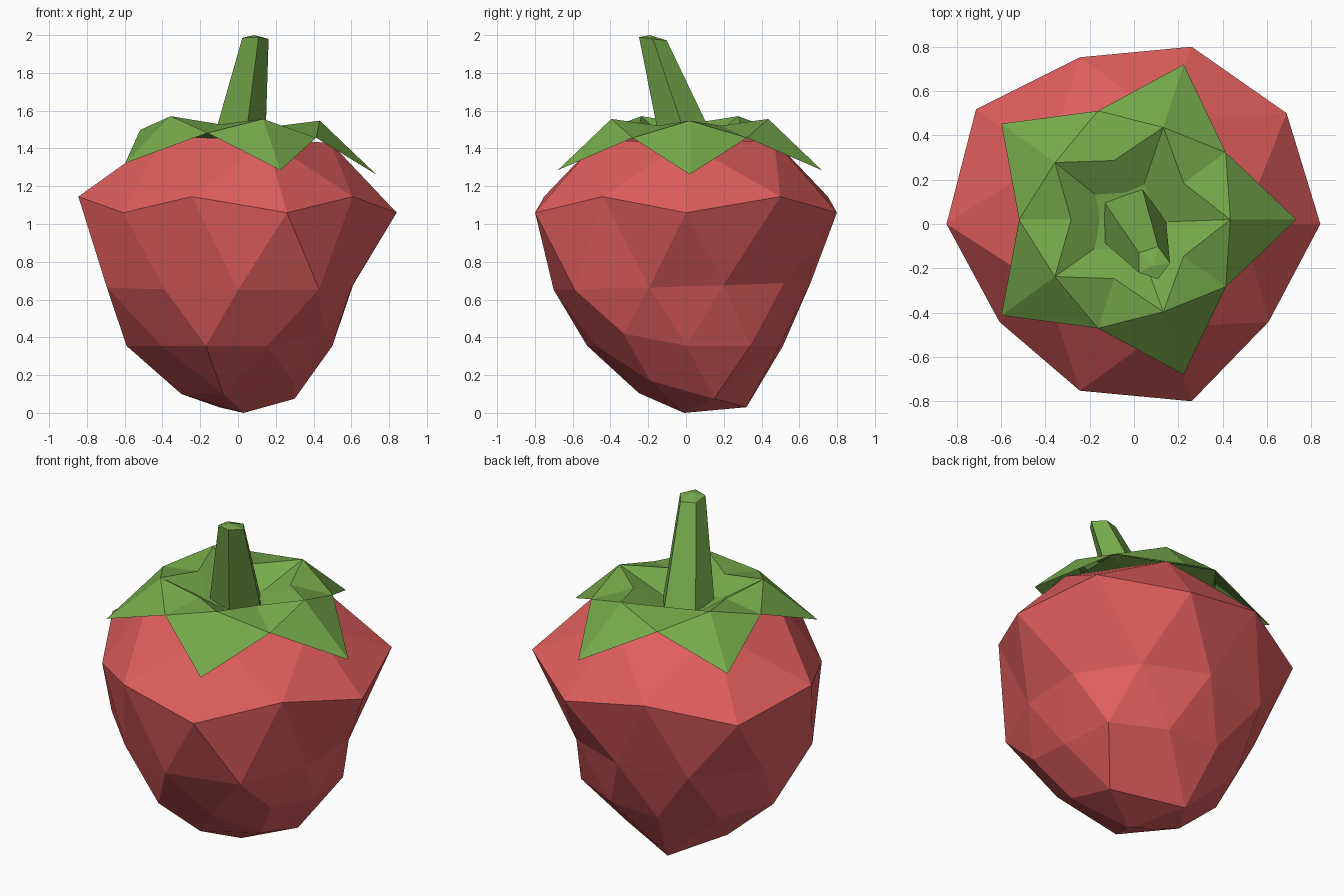
import bpy, bmesh, math
from math import cos, sin, radians

if "Cube" in bpy.data.objects:
    bpy.data.objects.remove(bpy.data.objects["Cube"])


def material(name, rgb):
    m = bpy.data.materials.new(name)
    m.diffuse_color = (*rgb, 1)
    m.use_nodes = True
    m.node_tree.nodes["Principled BSDF"].inputs["Base Color"].default_value = m.diffuse_color
    return m


def finish(bm, name, mat):
    me = bpy.data.meshes.new(name)
    bm.normal_update()
    bm.to_mesh(me)
    bm.free()
    me.materials.append(mat)
    ob = bpy.data.objects.new(name, me)
    bpy.context.collection.objects.link(ob)
    return ob


def polar(r, deg, z, cx=0, cy=0):
    return (cx + r * cos(radians(deg)), cy + r * sin(radians(deg)), z)


red = material("berry red", (0.74, 0.11, 0.11))
green = material("leaf green", (0.18, 0.40, 0.07))

# Fruit: icosphere whose rings are moved to a tapered, slightly uneven profile
UPPER = [.84, .85, .84, .79, .88, .845, .75, .79, .84, .75]
MIDDLE = [.64, .64, .66, .72, .71, .73, .66, .70, .73, .63]
LOWER = [.50, .58, .52, .54, .56, .59, .50, .55, .50, .56]
BOTTOM = {1: (.30, .15, .075), 3: (-.10, .32, .03), 5: (-.30, .03, .10),
          7: (-.08, -.25, .105), 9: (.29, -.19, .17)}
bm = bmesh.new()
bmesh.ops.create_icosphere(bm, subdivisions=2, radius=1)
for v in bm.verts:
    x, y, z = v.co
    a = math.degrees(math.atan2(y, x)) % 360
    k = round(a / 36) % 10
    if z > .95:
        v.co = (0, 0, 1.39)
    elif z > .8:
        v.co = polar(.49, a, 1.45)
        v.co.z -= .04 * v.co.x
    elif z > .4:
        v.co = polar(UPPER[k], a, 1.145 if k % 2 else 1.06)
    elif z > -.1:
        v.co = polar(MIDDLE[round((a - 18) / 36) % 10], a, .67 + .02 * y)
    elif z > -.6:
        v.co = polar(LOWER[k], a, .42 if k == 9 else .355)
    elif z > -.9:
        v.co = BOTTOM[k]
    else:
        v.co = (.03, -.01, 0)
finish(bm, "fruit", red)

# Stem: leaning five-sided taper with a small raised cap
STEM_R, STEM_Z = .155, 1.43
bm = bmesh.new()
base = [bm.verts.new(polar(STEM_R, 72 * i, STEM_Z, -.01, .01)) for i in range(5)]
top = [bm.verts.new(polar(.077, 72 * i, 1.98, .085, -.175)) for i in range(5)]
for v in top:
    v.co.z -= .12 * (v.co.y + .175)
tip = bm.verts.new((.085, -.19, 2.0))
for i in range(5):
    j = (i + 1) % 5
    bm.faces.new((base[i], base[j], top[j], top[i]))
    bm.faces.new((top[i], top[j], tip))
finish(bm, "stem", green)

# Leaf crown: five drooping points around a dished centre
bm = bmesh.new()


def ring(r, start, z, slope):
    vs = [bm.verts.new(polar(r, start + 72 * i, z, -.003, .02)) for i in range(5)]
    for v in vs:
        v.co.z -= slope * v.co.x
    return vs


points = ring(.735, 0, 1.295, .045)
valleys = ring(.515, 36, 1.475, .045)
ridges = ring(.437, 0, 1.56, .03)
inner = ring(.28, 36, 1.525, .02)
core = [bm.verts.new(polar(STEM_R, 72 * i, STEM_Z, -.01, .01)) for i in range(5)]
under = bm.verts.new((0, .02, 1.42))
for i in range(5):
    j = (i + 1) % 5
    for f in ((points[i], valleys[i], ridges[i]),
              (valleys[i], points[j], ridges[j]),
              (ridges[i], valleys[i], inner[i]),
              (valleys[i], ridges[j], inner[i]),
              (ridges[i], inner[i], core[i]),
              (inner[i], ridges[j], core[j]),
              (inner[i], core[j], core[i]),
              (valleys[j], valleys[i], under)):
        bm.faces.new(f)
finish(bm, "leaf_crown", green)
